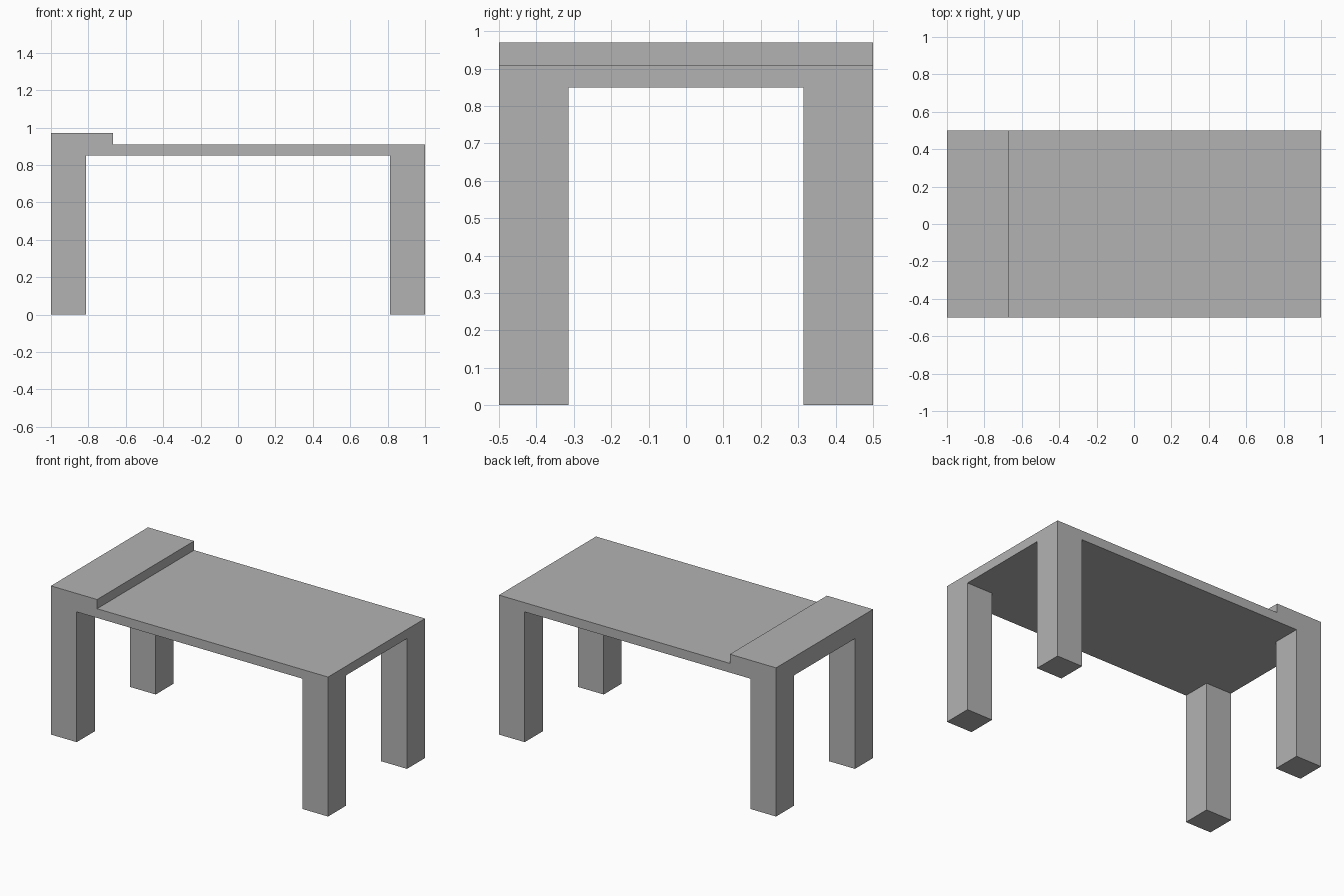
import bpy
import bmesh
from mathutils import Vector

cube = bpy.data.objects.get("Cube")
if cube:
    bpy.data.objects.remove(cube, do_unlink=True)

LENGTH, DEPTH = 2.0, 1.0
LEG = 0.186        # square leg width
UNDERSIDE, TOP, RAISED = 0.85, 0.91, 0.97
STEP_X = -0.667    # edge of the raised end

grey = bpy.data.materials.new("plain grey")
grey.use_nodes = True
colour = (0.45, 0.45, 0.45, 1)
grey.diffuse_color = colour
grey.node_tree.nodes["Principled BSDF"].inputs["Base Color"].default_value = colour


def extrude_profile(name, points, offset):
    """Make a solid by sweeping a flat outline along an offset."""
    bm = bmesh.new()
    face = bm.faces.new([bm.verts.new(p) for p in points])
    swept = bmesh.ops.extrude_face_region(bm, geom=[face], use_keep_orig=True)
    verts = [g for g in swept["geom"] if isinstance(g, bmesh.types.BMVert)]
    bmesh.ops.translate(bm, verts=verts, vec=Vector(offset))
    bmesh.ops.recalc_face_normals(bm, faces=bm.faces)
    mesh = bpy.data.meshes.new(name)
    bm.to_mesh(mesh)
    bm.free()
    mesh.materials.append(grey)
    obj = bpy.data.objects.new(name, mesh)
    bpy.context.collection.objects.link(obj)
    return obj


# Table top: stepped side outline swept from front to back
hx, hy = LENGTH / 2, DEPTH / 2
outline = [(-hx, UNDERSIDE), (hx, UNDERSIDE), (hx, TOP),
           (STEP_X, TOP), (STEP_X, RAISED), (-hx, RAISED)]
extrude_profile("table_top", [(x, -hy, z) for x, z in outline], (0, DEPTH, 0))

# Four corner legs, flush with the outer edges
for side, sx in (("left", 1), ("right", -1)):
    for end, sy in (("front", -1), ("back", 1)):
        x0, x1 = sx * hx, sx * (hx - LEG)
        y0, y1 = sy * hy, sy * (hy - LEG)
        foot = [(x0, y0, 0), (x1, y0, 0), (x1, y1, 0), (x0, y1, 0)]
        extrude_profile(f"{end}_{side}_leg", foot, (0, 0, UNDERSIDE))
